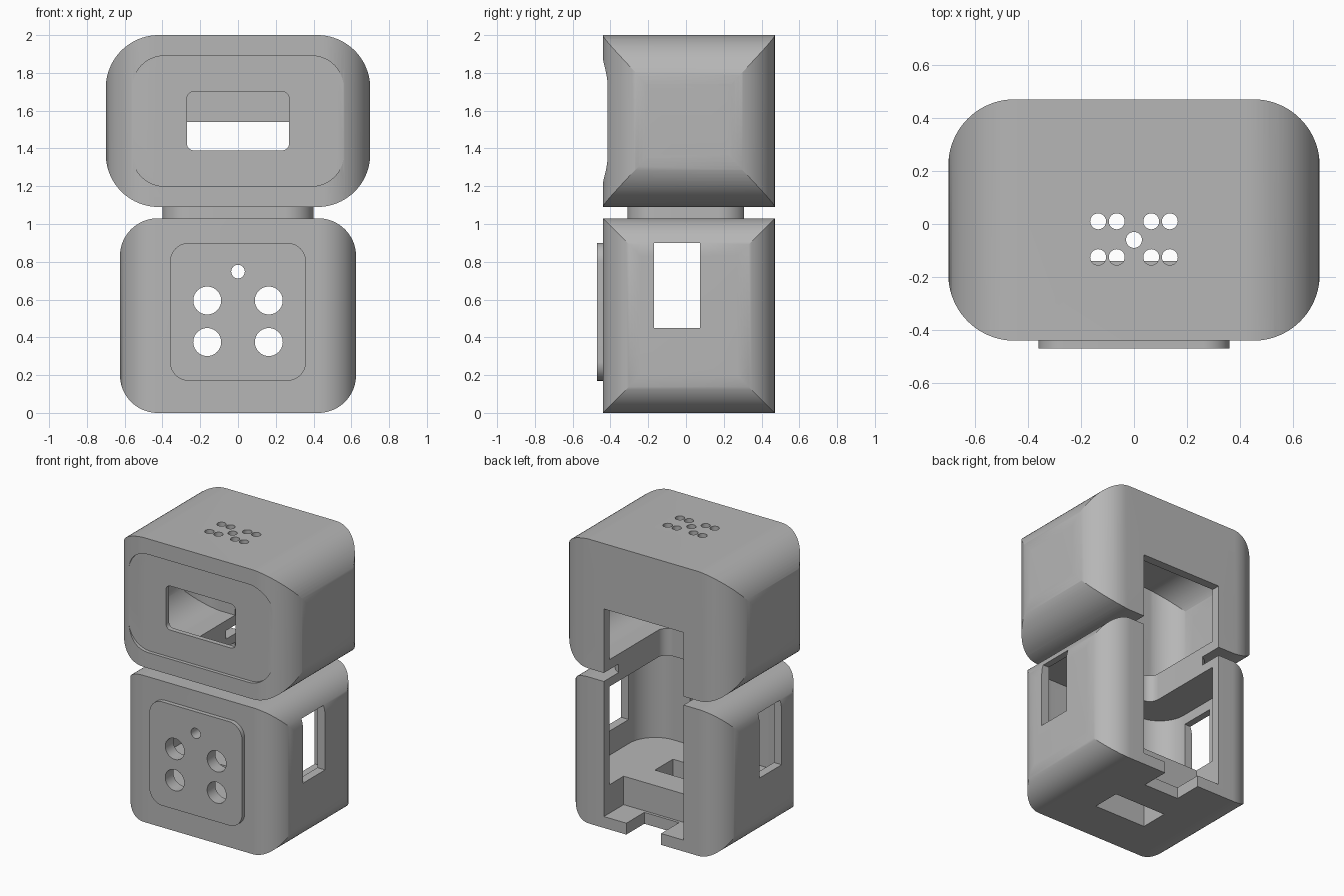
import bpy, bmesh, math

default = bpy.data.objects.get("Cube")
if default:
    bpy.data.objects.remove(default, do_unlink=True)

grey = bpy.data.materials.new("plain grey")
grey.use_nodes = True
grey.diffuse_color = (0.47, 0.47, 0.47, 1)
grey.node_tree.nodes["Principled BSDF"].inputs["Base Color"].default_value = (0.47, 0.47, 0.47, 1)


def prism(name, axis, x, y, z, r=0.0, steps=20):
    """Box with the four edges parallel to the axis rounded by r."""
    spans = {"x": x, "y": y, "z": z}
    a, b = [k for k in "xyz" if k != axis]
    (a0, a1), (b0, b1) = spans[a], spans[b]
    corners = [(a1 - r, b1 - r), (a0 + r, b1 - r), (a0 + r, b0 + r), (a1 - r, b0 + r)]
    outline = []
    for i, (ca, cb) in enumerate(corners):
        for s in range(steps + 1 if r else 1):
            t = math.pi / 2 * (i + s / steps)
            outline.append((ca + r * math.cos(t), cb + r * math.sin(t)))
    bm = bmesh.new()
    rings = []
    for level in spans[axis]:
        ring = []
        for pa, pb in outline:
            p = {a: pa, b: pb, axis: level}
            ring.append(bm.verts.new((p["x"], p["y"], p["z"])))
        rings.append(ring)
    low, high = rings
    bm.faces.new(low)
    bm.faces.new(high)
    for i in range(len(low)):
        j = (i + 1) % len(low)
        bm.faces.new((low[i], low[j], high[j], high[i]))
    bmesh.ops.remove_doubles(bm, verts=bm.verts, dist=1e-5)
    bmesh.ops.recalc_face_normals(bm, faces=bm.faces)
    mesh = bpy.data.meshes.new(name)
    bm.to_mesh(mesh)
    bm.free()
    mesh.materials.append(grey)
    obj = bpy.data.objects.new(name, mesh)
    bpy.context.collection.objects.link(obj)
    return obj


def combine(target, tool, operation="DIFFERENCE", keep=False):
    mod = target.modifiers.new("cut", "BOOLEAN")
    mod.operation = operation
    mod.solver = "EXACT"
    mod.object = tool
    bpy.context.view_layer.objects.active = target
    bpy.ops.object.modifier_apply(modifier=mod.name)
    if not keep:
        bpy.data.objects.remove(tool, do_unlink=True)


def cut_all(targets, tool):
    for t in targets:
        combine(t, tool, keep=True)
    bpy.data.objects.remove(tool, do_unlink=True)


def block(name, half, y, z, r_front, r_top):
    """Solid rounded both in plan and in elevation."""
    x = (-half, half)
    solid = prism(name, "y", x, y, z, r_front)
    plan = prism("plan", "z", x, y, (z[0] - 0.1, z[1] + 0.1), r_top)
    combine(solid, plan, "INTERSECT")
    return solid


def hole(x, z, r):
    return prism("hole", "y", (x - r, x + r), (-0.6, -0.3), (z - r, z + r), r, 10)


front, back, wall = -0.44, 0.47, 0.06
depth = (front, back)
inner = (front + wall, back - wall)

# Hollow head
head = block("head", 0.70, depth, (1.09, 2.0), 0.28, 0.25)
combine(head, block("head_cavity", 0.64, inner, (1.16, 1.94), 0.22, 0.2))
combine(head, prism("recess", "y", (-0.56, 0.56), (-0.6, -0.415), (1.2, 1.89), 0.17))
combine(head, prism("window", "y", (-0.27, 0.27), (-0.6, -0.3), (1.39, 1.70), 0.035))

# Speaker holes in the top of the head
spots = [(sx * px, py) for sx in (-1, 1) for px in (0.065, 0.135) for py in (0.01, -0.125)]
for px, py in spots + [(0, -0.06)]:
    r = 0.03
    combine(head, prism("hole", "z", (px - r, px + r), (py - r, py + r), (1.9, 2.1), r, 8))

# Hollow body with a thick floor
body = block("body", 0.625, depth, (0.0, 1.03), 0.2, 0.2)
combine(body, prism("body_cavity", "z", (-0.565, 0.565), inner, (0.28, 0.97), 0.2))
combine(body, prism("side_windows", "x", (-1, 1), (-0.17, 0.075), (0.45, 0.90)))
combine(body, prism("floor_hole", "z", (-0.2, 0.2), (-0.14, 0.06), (-0.1, 0.4)))
combine(body, prism("back_notch", "z", (-0.135, 0.135), (0.27, 0.6), (-0.1, 0.2)))

# Neck and raised front panel
neck = prism("neck", "z", (-0.40, 0.40), (-0.31, 0.32), (1.0, 1.12), 0.15)
panel = prism("front_panel", "y", (-0.36, 0.36), (-0.47, -0.41), (0.17, 0.90), 0.1)

# Button holes through panel and body
buttons = [(sx * 0.163, z, 0.074) for sx in (-1, 1) for z in (0.595, 0.375)]
for spec in buttons + [(0, 0.748, 0.036)]:
    cut_all((panel, body), hole(*spec))

# Passage through the neck and tall opening in the back
shells = (head, body, neck)
cut_all(shells, prism("passage", "z", (-0.31, 0.31), (-0.2, 0.6), (0.9, 1.25), 0.07))
cut_all(shells, prism("back_opening", "y", (-0.31, 0.31), (0.25, 0.7), (0.08, 1.54)))

# Smooth curves, sharp edges
for obj in (head, body, neck, panel):
    bpy.ops.object.select_all(action="DESELECT")
    obj.select_set(True)
    bpy.context.view_layer.objects.active = obj
    bpy.ops.object.shade_smooth_by_angle(angle=math.radians(25))
